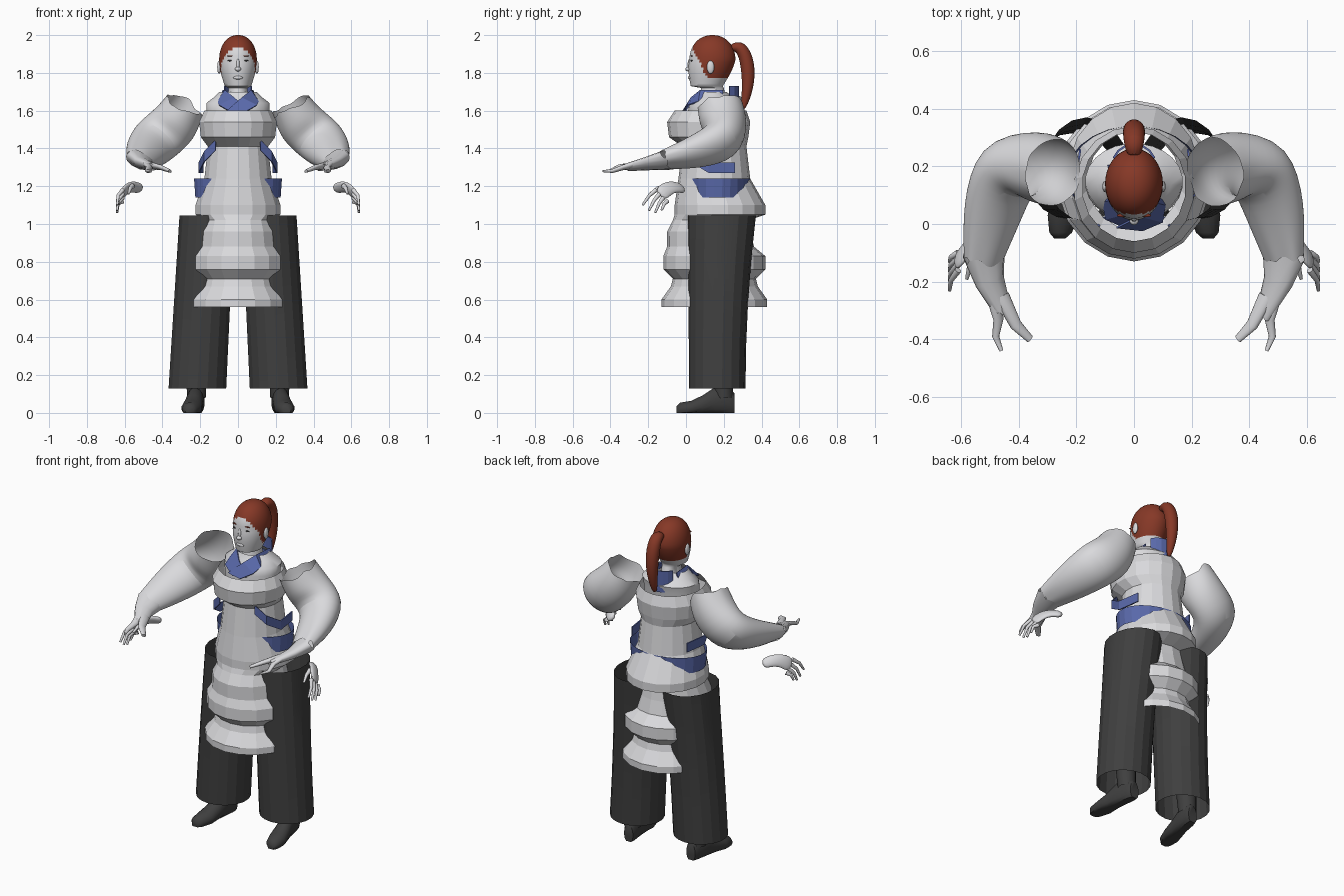
import bpy, bmesh, math, random
from mathutils import Vector

random.seed(4)
if "Cube" in bpy.data.objects:
    bpy.data.objects.remove(bpy.data.objects["Cube"], do_unlink=True)


def material(name, red, green, blue):
    mat = bpy.data.materials.new(name)
    mat.use_nodes = True
    mat.diffuse_color = (red, green, blue, 1)
    mat.node_tree.nodes["Principled BSDF"].inputs["Base Color"].default_value = mat.diffuse_color
    return mat


PALE = material("pale grey", .7, .7, .72)
DARK = material("charcoal", .05, .05, .05)
BLUE = material("blue cloth", .1, .14, .4)
HAIR = material("auburn", .24, .04, .02)


def ring(centre, u, v, sides):
    """Elliptical loop around a centre, spanned by the half axes u and v."""
    centre, u, v = Vector(centre), Vector(u), Vector(v)
    angles = [math.tau * (i + .5) / sides for i in range(sides)]
    return [centre + u * math.cos(a) + v * math.sin(a) for a in angles]


def finish(name, bm, mat, smooth=None):
    """Turn a bmesh into an object; smooth is the sharp-edge angle in degrees."""
    bmesh.ops.recalc_face_normals(bm, faces=bm.faces)
    mesh = bpy.data.meshes.new(name)
    bm.to_mesh(mesh)
    bm.free()
    mesh.materials.append(mat)
    if smooth:
        mesh.shade_smooth()
        mesh.set_sharp_from_angle(angle=math.radians(smooth))
    obj = bpy.data.objects.new(name, mesh)
    bpy.context.collection.objects.link(obj)
    return obj


def loft(name, rows, mat, smooth=None, closed=True, capped=False, rounded=False):
    """Skin a list of equally long point rows; open strips get cloth thickness."""
    bm = bmesh.new()
    grid = [[bm.verts.new(point) for point in row] for row in rows]
    count = len(rows[0])
    for low, high in zip(grid, grid[1:]):
        for i in range(count if closed else count - 1):
            j = (i + 1) % count
            bm.faces.new((low[i], low[j], high[j], high[i]))
    if capped:
        bm.faces.new(grid[0])
        bm.faces.new(grid[-1])
    obj = finish(name, bm, mat, smooth)
    if not closed:
        obj.modifiers.new("thickness", "SOLIDIFY").thickness = .007
    if rounded:
        subdivision = obj.modifiers.new("rounding", "SUBSURF")
        subdivision.levels = subdivision.render_levels = 2
    return obj


def stack(name, levels, mat, sides, width=1, x=0, **options):
    """Loft horizontal rings from height, half depth and y; width is the x ratio."""
    rows = [ring((x, y, z), (depth * width, 0, 0), (0, depth, 0), sides) for z, depth, y in levels]
    return loft(name, rows, mat, **options)


def tube(name, path, mat, start, end, swell=0, flat=(1, 1), wide=(1, 0, .5), sides=12, torn=0, **options):
    """Loft along a path with a tapering, swelling, flattened section and torn ends."""
    path, wide = [Vector(p) for p in path], Vector(wide)
    last = len(path) - 1
    rows = []
    for i, point in enumerate(path):
        k = i / last
        along = (path[min(i + 1, last)] - path[max(i - 1, 0)]).normalized()
        across = (wide - along * wide.dot(along)).normalized()
        radius = start + (end - start) * k + swell * math.sin(math.pi * k)
        thin = radius * (flat[0] + (flat[1] - flat[0]) * k)
        row = ring(point, across * radius, along.cross(across) * thin, sides)
        if i in (0, last):
            row = [p + along * random.uniform(-torn, torn) for p in row]
        rows.append(row)
    return loft(name, rows, mat, smooth=60, **options)


def blob(name, location, size, mat):
    """Stretched ball for small facial features."""
    bm = bmesh.new()
    bmesh.ops.create_uvsphere(bm, u_segments=12, v_segments=8, radius=1)
    bmesh.ops.scale(bm, vec=size, verts=bm.verts)
    bmesh.ops.translate(bm, vec=location, verts=bm.verts)
    finish(name, bm, mat, smooth=60)


# Head: neck, rounded jaw, then a domed skull
levels = [(1.6, .1, .14), (1.66, .07, .14), (1.72, .06, .14)]
for i in range(10):
    k = i / 10
    levels.append((1.73 + .14 * k, .085 + .037 * math.sin(k * math.pi / 2), .11 + .03 * k))
for i in range(12):
    a = math.pi / 2 * i / 12
    levels.append((1.87 + .13 * math.sin(a), .122 * math.cos(a) ** .9, .14))
levels.append((2, .005, .14))
head = stack("head", levels, PALE, 48, width=.82, smooth=60, capped=True)

# Hairline slopes from the forehead down behind the ears
head.data.materials.append(HAIR)
for face in head.data.polygons:
    if face.center.z > max(1.77, 2 - 2 * face.center.y):
        face.material_index = 1

# Facial features
blob("nose_bridge", (0, .02, 1.84), (.01, .012, .035), PALE)
blob("nose_tip", (0, .012, 1.82), (.016, .016, .012), PALE)
blob("lips", (0, .022, 1.775), (.026, .012, .01), PALE)
for s in (1, -1):
    blob("eyebrow", (.04 * s, .03, 1.89), (.02, .006, .003), HAIR)
    blob("eye", (.04 * s, .03, 1.865), (.016, .006, .004), DARK)
    blob("ear", (.1 * s, .13, 1.83), (.01, .02, .035), PALE)

# Ponytail
tube("ponytail", [(0, .23, 1.93), (0, .29, 1.95), (0, .33, 1.85), (0, .33, 1.72), (0, .3, 1.6)],
     HAIR, .025, .014, swell=.022, wide=(1, 0, 0), capped=True, rounded=True)

# Shoulders under the chest plate
stack("shoulders", [(1.7, .075, .14), (1.67, .1, .15), (1.64, .13, .15), (1.6, .13, .14), (1.45, .12, .14)],
      PALE, 24, width=1.3, smooth=50)

# Banded armour from chest to knee
stack("banded_armour", [
    (1.6, .19, .13), (1.54, .22, .12), (1.46, .21, .12), (1.41, .17, .15), (1.24, .19, .15),
    (1.1, .24, .18), (1.05, .24, .18), (1.02, .2, .13), (.96, .22, .12), (.88, .23, .13),
    (.83, .27, .15), (.76, .27, .15), (.71, .22, .15), (.67, .23, .15), (.6, .28, .15),
    (.56, .28, .15)], PALE, 18, width=.95)

# Waist sash showing at the sides
stack("sash", [(1.24, .17, .17), (1.14, .165, .17)], BLUE, 24, width=1.38)

# Standing collar behind the neck
arc = [math.pi * (i + 1) / 8 for i in range(7)]
loft("back_collar", [[(.08 * math.cos(a), .2 + .08 * math.sin(a), z) for a in arc] for z in (1.6, 1.73)],
     BLUE, closed=False)

for s in (1, -1):
    # Crossed collar lapels, one lying over the other
    over = .005 * s
    inner = [(.08, .2, 1.71), (.07, .08, 1.71), (.02, .03, 1.67), (-.06, -.01, 1.6)]
    outer = [(.1, .2, 1.66), (.11, .07, 1.65), (.1, .01, 1.63), (.03, -.02, 1.59)]
    loft("lapel", [[(x * s, y - over, z) for x, y, z in edge] for edge in (inner, outer)],
         BLUE, closed=False)

    # Side strap across the ribs
    strap = [(.12, -.01, 1.42), (.18, .02, 1.36), (.21, .12, 1.3), (.19, .26, 1.3)]
    loft("side_strap", [[(x * s, y, z + rise) for x, y, z in strap] for rise in (.025, -.03)],
         BLUE, closed=False)

    # Wide trouser leg, deeper at the hip and splayed toward the hem
    rows = []
    for i in range(5):
        k = i / 4
        hip = (1 - k) ** 2
        rows.append(ring((s * (.165 + .05 * k), .165 + .025 * hip, 1.045 - .915 * k),
                         (.147 + .008 * k, 0, 0), (0, .15 + .03 * hip, 0), 18))
    loft("trouser_leg", rows, DARK, smooth=18)

    # Boot with a flat sole and toes turned out, and its shaft
    rows = []
    for y, half, height in [(-.05, .02, .03), (-.03, .04, .05), (.03, .055, .06), (.09, .05, .09),
                            (.15, .045, .13), (.23, .04, .13), (.256, .03, .1)]:
        row = ring((s * (.25 - .15 * y), y, height / 2), (half, 0, 0), (0, 0, height / 2 + .01), 16)
        for point in row:
            point.z = max(point.z - .005, 0)
        rows.append(row)
    loft("boot", rows, DARK, smooth=50, capped=True)
    stack("boot_shaft", [(.08, .05, .2), (.36, .065, .18)], DARK, 16, x=.22 * s, smooth=50)

    def limb(name, path, start, end, wide=(1, 0, .5), **options):
        """Tube in the pale material, flipped to the current side."""
        tube(name, [(x * s, y, z) for x, y, z in path], PALE, start, end,
             wide=(wide[0] * s, wide[1], wide[2]), **options)

    # Puffed sleeve, torn at the shoulder
    limb("sleeve", [(.28, .18, 1.63), (.33, .2, 1.53), (.44, .21, 1.44), (.49, .05, 1.38), (.52, -.12, 1.34)],
         .11, .075, swell=.045, flat=(1.1, .6), sides=20, torn=.02, rounded=True)

    # Tattered cuff with two trailing shreds
    limb("cuff", [(.52, -.1, 1.34), (.5, -.2, 1.32), (.45, -.31, 1.3)],
         .08, .03, flat=(.6, .5), torn=.02)
    limb("inner_shred", [(.46, -.25, 1.31), (.41, -.35, 1.3), (.36, -.4, 1.28)],
         .03, .014, flat=(.6, .6), capped=True)
    limb("outer_shred", [(.49, -.25, 1.32), (.47, -.33, 1.3), (.48, -.39, 1.28), (.46, -.44, 1.28)],
         .025, .007, flat=(.6, .8), capped=True)

    # Lowered hand with fanned fingers
    limb("palm", [(.51, -.01, 1.18), (.55, -.05, 1.2), (.59, -.1, 1.19), (.62, -.14, 1.15)],
         .03, .045, wide=(0, 1, -1), flat=(.6, .3), capped=True, rounded=True)
    for i in range(4):
        k = i / 3
        knuckle = Vector((.61, -.16 + .06 * k, 1.18 - .06 * k))
        tip = Vector((.64, -.23 + .1 * k, 1.1 - .04 * math.sin(2.4 * k)))
        bend = (knuckle + tip) / 2 + Vector((.01, 0, .01))
        limb("finger", [knuckle, bend, tip], .012, .006, capped=True)
    limb("thumb", [(.56, -.1, 1.2), (.57, -.15, 1.19), (.58, -.19, 1.16)], .014, .006, capped=True)
